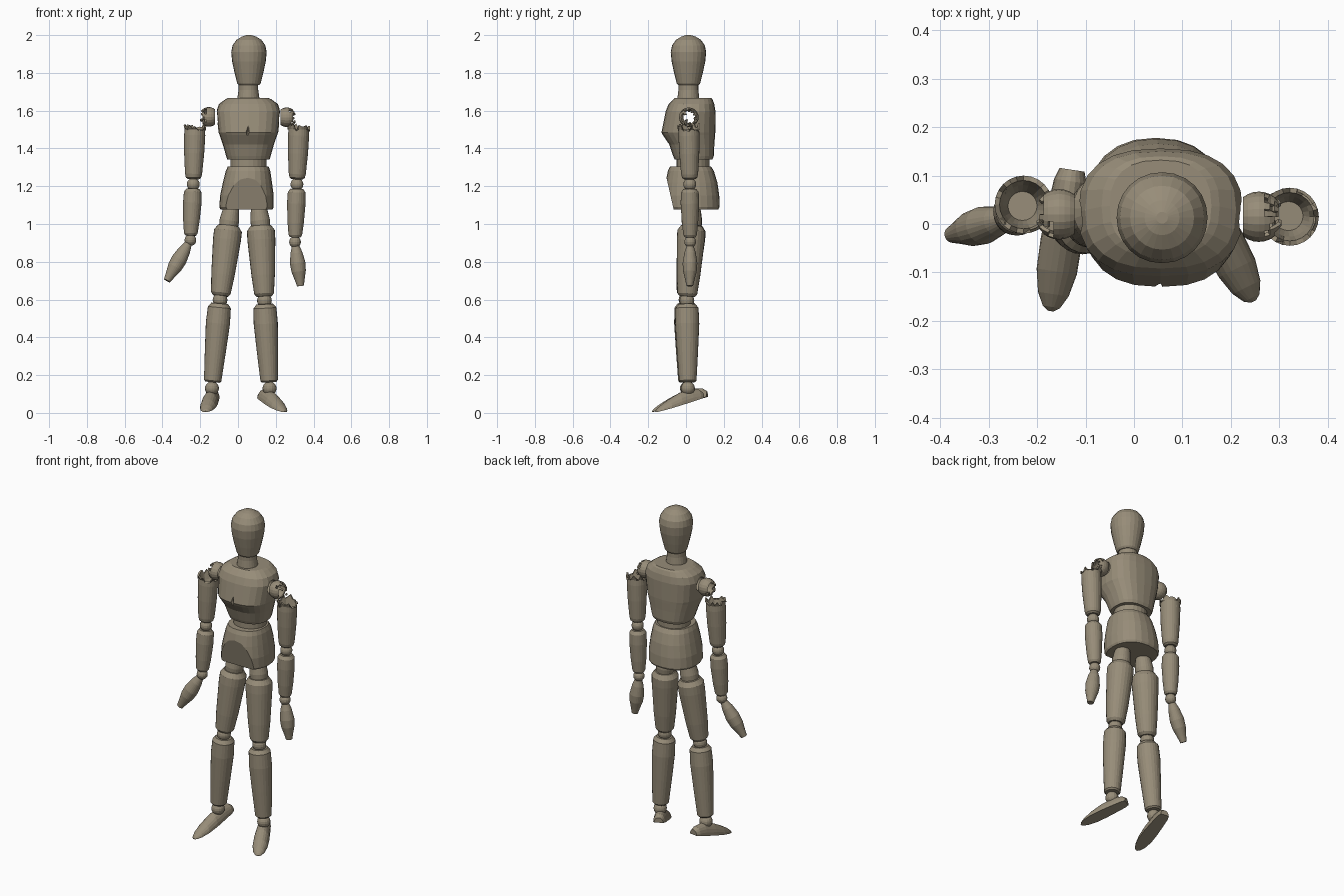
import bpy, bmesh, math, random
from mathutils import Vector, Matrix

random.seed(4)
cube = bpy.data.objects.get("Cube")
if cube:
    bpy.data.objects.remove(cube)

wood = bpy.data.materials.new("grey_tan_wood")
wood.use_nodes = True
COLOUR = (0.31, 0.265, 0.19, 1)
wood.diffuse_color = COLOUR
wood.node_tree.nodes["Principled BSDF"].inputs["Base Color"].default_value = COLOUR


def finish(name, bm):
    bmesh.ops.recalc_face_normals(bm, faces=bm.faces)
    mesh = bpy.data.meshes.new(name)
    bm.to_mesh(mesh)
    bm.free()
    mesh.materials.append(wood)
    obj = bpy.data.objects.new(name, mesh)
    bpy.context.collection.objects.link(obj)
    return obj


def skin(bm, rings):
    """Bridge rings of points and cap both ends."""
    rows = [[bm.verts.new(p) for p in ring] for ring in rings]
    n = len(rows[0])
    for a, b in zip(rows, rows[1:]):
        for i in range(n):
            j = (i + 1) % n
            bm.faces.new((a[i], a[j], b[j], b[i]))
    bm.faces.new(rows[0][::-1])
    bm.faces.new(rows[-1])


def oval(rx, ry, power=2.0, n=24):
    pts = []
    for i in range(n):
        c, s = math.cos(math.tau * i / n), math.sin(math.tau * i / n)
        pts.append(Vector((math.copysign(abs(c) ** (2 / power), c) * rx,
                           math.copysign(abs(s) ** (2 / power), s) * ry, 0)))
    return pts


def body(name, sections, power):
    """Upright loft; each section is z, x centre, half width, front y, back y."""
    bm = bmesh.new()
    skin(bm, [[p + Vector((cx, (y0 + y1) / 2, z)) for p in oval(rx, (y1 - y0) / 2, power)]
              for z, cx, rx, y0, y1 in sections])
    return finish(name, bm)


def limb(name, low, high, profile, depth=1.0, broken_from=None):
    """Turned part along a line; profile is (fraction, radius). Broken rings get a jagged rim."""
    low, high = Vector(low), Vector(high)
    rot = Vector((0, 0, 1)).rotation_difference(high - low)
    jag = [random.uniform(-0.02, 0.02) for _ in range(24)]
    rings = []
    for t, r in profile:
        ring = [rot @ p + low.lerp(high, t) for p in oval(r, r * depth)]
        if broken_from and t >= broken_from:
            ring = [p + Vector((0, 0, j)) for p, j in zip(ring, jag)]
        rings.append(ring)
    bm = bmesh.new()
    skin(bm, rings)
    return finish(name, bm)


def ball(name, centre, radius):
    bm = bmesh.new()
    bmesh.ops.create_uvsphere(bm, u_segments=16, v_segments=10, radius=radius,
                              matrix=Matrix.Translation(centre))
    return finish(name, bm)


def cut(target, cutter):
    mod = target.modifiers.new("cut", "BOOLEAN")
    mod.operation, mod.object, mod.solver = "DIFFERENCE", cutter, "EXACT"
    bpy.context.view_layer.objects.active = target
    bpy.ops.object.modifier_apply(modifier=mod.name)
    bpy.data.objects.remove(cutter)


# Head and neck
head_profile = [(1.735, .054), (1.745, .062), (1.80, .076), (1.86, .089), (1.91, .094),
                (1.945, .087), (1.975, .066), (1.993, .036), (2.0, .012)]
body("head", [(z, .058, r, .013 - r, .013 + r) for z, r in head_profile], 2.05)
body("neck", [(1.65, .055, .058, -.045, .07), (1.67, .055, .058, -.045, .07),
              (1.71, .055, .052, -.04, .065), (1.74, .055, .052, -.04, .065)], 2)

# Chest with a shoulder socket bored through and a small front crack
chest = body("chest", [(1.342, .055, .112, -.06, .14), (1.36, .055, .118, -.068, .147),
                       (1.42, .055, .135, -.088, .15), (1.47, .055, .152, -.122, .154),
                       (1.485, .055, .158, -.13, .155), (1.595, .055, .170, -.108, .156),
                       (1.635, .055, .156, -.092, .15), (1.66, .055, .122, -.068, .14),
                       (1.668, .055, .105, -.058, .132)], 2.5)
cut(chest, limb("socket_cutter", (-.3, .015, 1.572), (.4, .015, 1.572), [(0, .04), (1, .04)]))
cut(chest, limb("crack_cutter", (.048, -.13, 1.455), (.055, -.125, 1.52),
                [(0, .002), (.5, .008), (1, .001)], 2))

# Waist and pelvis, the pelvis planed flat low on the front
body("waist", [(1.29, .055, .095, -.05, .125), (1.35, .055, .095, -.05, .125)], 2)
pelvis = body("pelvis", [(1.078, .045, .138, -.10, .172), (1.09, .045, .144, -.11, .178),
                         (1.15, .047, .142, -.115, .176), (1.22, .05, .130, -.108, .166),
                         (1.28, .053, .118, -.096, .148), (1.305, .054, .108, -.085, .132)], 2.3)
bm = bmesh.new()
bm.from_mesh(pelvis.data)
result = bmesh.ops.bisect_plane(bm, geom=bm.verts[:] + bm.edges[:] + bm.faces[:],
                                plane_co=(0, -.066, 1.08), plane_no=(0, -.975, -.22),
                                clear_outer=True)
rim = [e for e in result["geom_cut"] if isinstance(e, bmesh.types.BMEdge)]
bmesh.ops.holes_fill(bm, edges=rim)
bm.to_mesh(pelvis.data)
bm.free()


def shoulder(name, centre, side):
    """Hollow ball, open toward the chest and broken open on the outside."""
    bm = bmesh.new()
    bmesh.ops.create_uvsphere(bm, u_segments=20, v_segments=14, radius=.052,
                              matrix=Matrix.Rotation(math.pi / 2, 4, "Y"))
    gone = []
    for f in bm.faces:
        out = f.calc_center_median().x * side
        if out < -.034 or out > random.uniform(.012, .046):
            gone.append(f)
    bmesh.ops.delete(bm, geom=gone, context="FACES")
    obj = finish(name, bm)
    obj.location = centre
    obj.modifiers.new("shell", "SOLIDIFY").thickness = .008


UPPER_ARM = [(0, .03), (.03, .04), (.1, .045), (.5, .053), (.85, .056), (.97, .054),
             (1, .06), (1.001, .05), (.86, .042), (.7, .03)]
FOREARM = [(0, .028), (.05, .036), (.3, .043), (.7, .049), (.93, .047), (1, .034)]
HAND = [(0, .01), (.04, .02), (.2, .032), (.45, .041), (.65, .038), (.85, .026), (1, .018)]
THIGH = [(0, .04), (.04, .052), (.3, .062), (.8, .074), (.93, .074), (1, .056)]
SHIN = [(0, .038), (.02, .046), (.4, .056), (.75, .064), (.95, .061), (1, .045)]

arms = {
    "right": dict(side=-1, ball=(-.155, .02, 1.567), top=(-.228, .04, 1.51), elbow=(-.237, .03, 1.21),
                  wrist=(-.252, .015, .915), tip=(-.376, -.022, .70)),
    "left": dict(side=1, ball=(.258, .015, 1.565), top=(.322, .015, 1.51), elbow=(.312, .02, 1.21),
                 wrist=(.302, .022, .905), tip=(.331, .02, .672)),
}
for name, a in arms.items():
    elbow, wrist = Vector(a["elbow"]), Vector(a["wrist"])
    top, tip = Vector(a["top"]), Vector(a["tip"])
    shoulder(name + "_shoulder_shell", a["ball"], a["side"])
    limb(name + "_upper_arm", elbow.lerp(top, .09), top, UPPER_ARM, broken_from=.99)
    ball(name + "_elbow", elbow, .034)
    limb(name + "_forearm", wrist.lerp(elbow, .08), elbow.lerp(wrist, .08), FOREARM)
    ball(name + "_wrist", wrist, .031)
    hand_top = wrist.lerp(tip, .06)
    limb(name + "_hand", tip, hand_top, [(1 - t, r) for t, r in reversed(HAND)], .95)


def foot(name, heel, toe):
    """Flat-soled wedge; each section is fraction, half width, height."""
    heel, toe = Vector(heel), Vector(toe)
    along = toe - heel
    across = Vector((-along.y, along.x, 0)).normalized()
    rings = []
    for t, w, h in [(0, .026, .03), (.08, .034, .05), (.25, .038, .066), (.5, .043, .062),
                    (.72, .042, .045), (.88, .032, .028), (.97, .018, .014), (1, .006, .005)]:
        rings.append([heel + along * t + across * w * math.cos(math.pi * i / 10)
                      + Vector((0, 0, h * math.sin(math.pi * i / 10))) for i in range(11)])
    bm = bmesh.new()
    skin(bm, rings)
    finish(name, bm)


legs = {
    "right": dict(hip=(-.035, .035, 1.04), top=(-.05, .033, .99), knee=(-.095, 0, .598),
                  ankle=(-.138, .005, .13), heel=(-.128, .112, .085), toe=(-.172, -.18, .004)),
    "left": dict(hip=(.11, .035, 1.04), top=(.12, .03, .99), knee=(.14, .005, .594),
                 ankle=(.167, .01, .13), heel=(.125, .085, .08), toe=(.247, -.16, .004)),
}
for name, g in legs.items():
    hip, top, knee, ankle = (Vector(g[k]) for k in ("hip", "top", "knee", "ankle"))
    limb(name + "_hip", top, hip + Vector((0, 0, .045)), [(0, .05), (.3, .052), (.8, .045), (1, .04)])
    limb(name + "_thigh", knee.lerp(top, .055), top, THIGH)
    ball(name + "_knee", knee, .039)
    limb(name + "_shin", ankle.lerp(knee, .07), knee.lerp(ankle, .04), SHIN)
    ball(name + "_ankle", ankle, .037)
    foot(name + "_foot", g["heel"], g["toe"])
